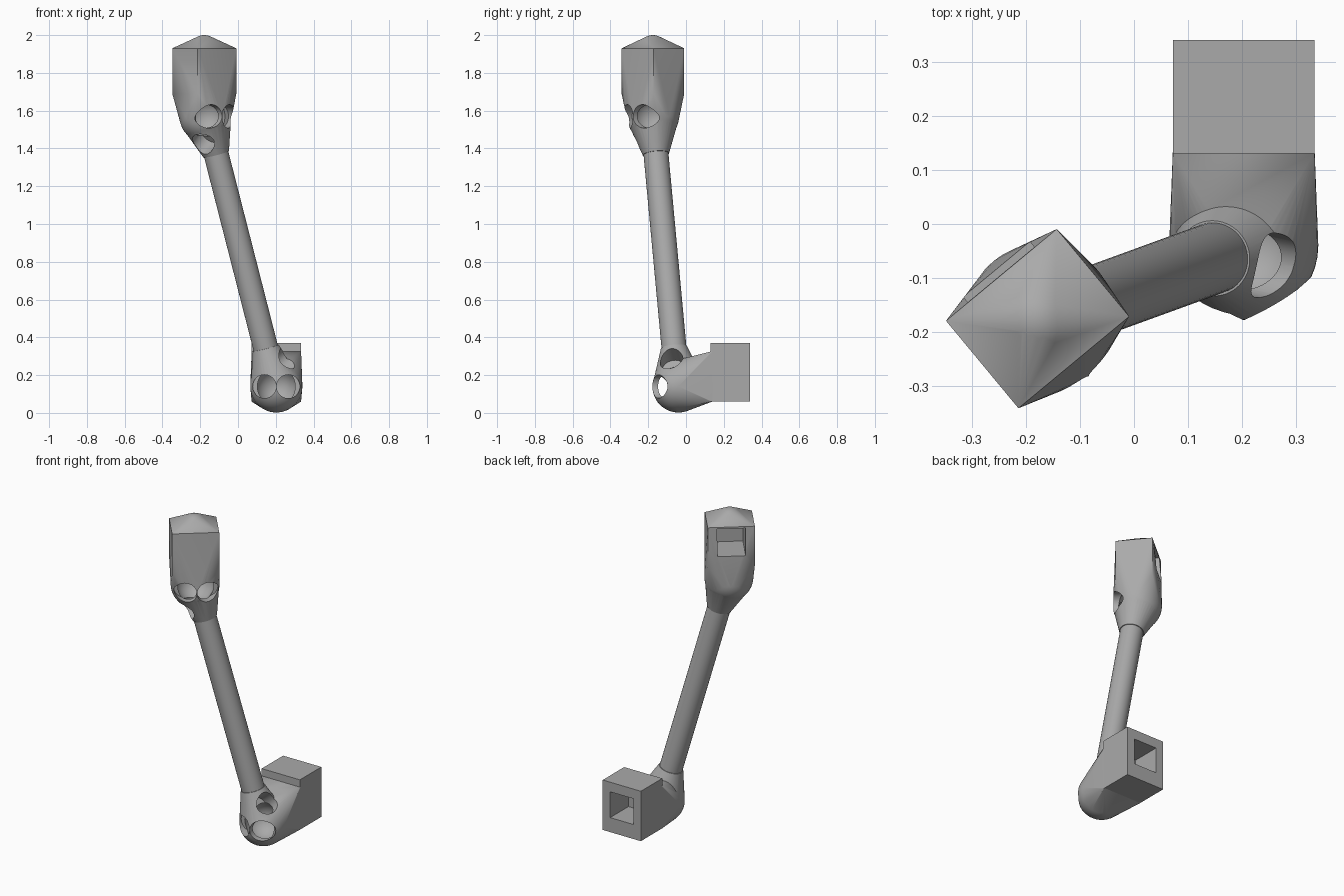
import bpy, bmesh
from math import radians
from mathutils import Matrix, Vector

if "Cube" in bpy.data.objects:
    bpy.data.objects.remove(bpy.data.objects["Cube"])

grey = bpy.data.materials.new("plain grey")
grey.use_nodes = True
GREY = (0.4, 0.4, 0.4, 1)
grey.diffuse_color = GREY
grey.node_tree.nodes["Principled BSDF"].inputs["Base Color"].default_value = GREY


def finish(bm, name):
    bmesh.ops.recalc_face_normals(bm, faces=bm.faces)
    mesh = bpy.data.meshes.new(name)
    bm.to_mesh(mesh)
    bm.free()
    mesh.materials.append(grey)
    ob = bpy.data.objects.new(name, mesh)
    bpy.context.collection.objects.link(ob)
    return ob


def activate(ob):
    bpy.ops.object.select_all(action='DESELECT')
    ob.select_set(True)
    bpy.context.view_layer.objects.active = ob


def boolean(ob, other, operation):
    activate(ob)
    mod = ob.modifiers.new("bool", 'BOOLEAN')
    mod.operation, mod.object, mod.solver = operation, other, 'EXACT'
    bpy.ops.object.modifier_apply(modifier=mod.name)
    bpy.data.objects.remove(other)


def smooth(ob):
    activate(ob)
    bpy.ops.object.shade_smooth_by_angle(angle=radians(30))


def box_points(x, y, z):
    return [Vector((a, b, c)) for a in x for b in y for c in z]


def ball_points(centre, radius):
    bm = bmesh.new()
    bmesh.ops.create_icosphere(bm, subdivisions=4, radius=radius)
    points = [v.co + Vector(centre) for v in bm.verts]
    bm.free()
    return points


def hull(name, points, frame=Matrix()):
    bm = bmesh.new()
    for p in points:
        bm.verts.new(frame @ p)
    result = bmesh.ops.convex_hull(bm, input=bm.verts)
    spare = {v for v in result["geom_interior"] + result["geom_unused"]
             if isinstance(v, bmesh.types.BMVert)}
    bmesh.ops.delete(bm, geom=list(spare), context='VERTS')
    return finish(bm, name)


def tube(name, start, end, radius, sides=48):
    start, end = Vector(start), Vector(end)
    turn = (end - start).to_track_quat('Z', 'Y').to_matrix().to_4x4()
    bm = bmesh.new()
    bmesh.ops.create_cone(bm, cap_ends=True, segments=sides, radius1=radius,
                          radius2=radius, depth=(end - start).length,
                          matrix=Matrix.Translation((start + end) / 2) @ turn)
    return finish(bm, name)


def on_axis(z):
    """Centre of the leaning rod at a height."""
    return Vector((0.145 - 0.2555 * (z - 0.35), -0.064 - 0.093 * (z - 0.35), z))


AXIS = (on_axis(1) - on_axis(0)).normalized()
BALL = 0.138


def make_joint(name, points, frame, neck_z):
    """Ball shell blended into a block and a neck, with three round openings."""
    joint = hull(name, points + ball_points((0, 0, 0), BALL), frame)
    # neck cone around the rod
    ring = AXIS.to_track_quat('Z', 'Y').to_matrix()
    circle = [on_axis(neck_z) + ring @ (Matrix.Rotation(radians(a), 3, 'Z') @ Vector((0.07, 0, 0)))
              for a in range(0, 360, 6)]
    centre = frame.translation
    neck = hull("neck", [p + centre for p in ball_points((0, 0, 0), BALL * 0.985)] + circle)
    boolean(joint, neck, 'UNION')
    # hollow core
    boolean(joint, hull("core", ball_points((0, 0, 0), 0.108), frame), 'DIFFERENCE')
    # paired front openings and one slanted opening in the neck
    mouth, slant = Vector((0.06, -0.04, 0.15)), Vector((0.75, -0.15, 0.6))
    cuts = [(Vector((s * 0.063, -0.3, 0)), Vector((s * 0.063, -0.04, 0))) for s in (-1, 1)]
    cuts.append((mouth + slant * 0.2, mouth - slant * 0.1))
    for a, b in cuts:
        boolean(joint, tube("cutter", frame @ a, frame @ b, 0.062), 'DIFFERENCE')
    return joint


# Lower joint, opening towards the front
low = Matrix.Translation((0.203, -0.04, 0.14))
SIDE = (-0.131, 0.131)
lower = make_joint("lower_joint", box_points(SIDE, (0.171, 0.18), (-0.08, 0.185)), low, 0.345)
smooth(lower)

# Lower socket block with a square pocket in the back
socket = hull("lower_socket", box_points(SIDE, (0.17, 0.38), (-0.08, 0.23)), low)
boolean(socket, hull("pocket", box_points((-0.08, 0.08), (0.2, 0.5), (0.01, 0.17)), low), 'DIFFERENCE')

# Upper joint: the same form turned upside down, its block above the ball
turned = Matrix(((-0.77, -0.638, 0), (-0.638, 0.77, 0), (0, 0, -1))).to_4x4()
high = Matrix.Translation((-0.172, -0.175, 1.57)) @ turned
block = box_points((-0.128, 0.138), (-0.101, 0.109), (-0.36, -0.12))
cap = ball_points((0.005, 0.004, -0.35), 0.08)
upper = make_joint("upper_joint", block + cap, high, 1.37)
boolean(upper, hull("pocket", box_points((-0.075, 0.085), (-0.075, 0.3), (-0.35, -0.185)), high), 'DIFFERENCE')
smooth(upper)

# Leaning rod between the joints
rod = tube("rod", on_axis(0.33), on_axis(1.39), 0.066)
smooth(rod)
